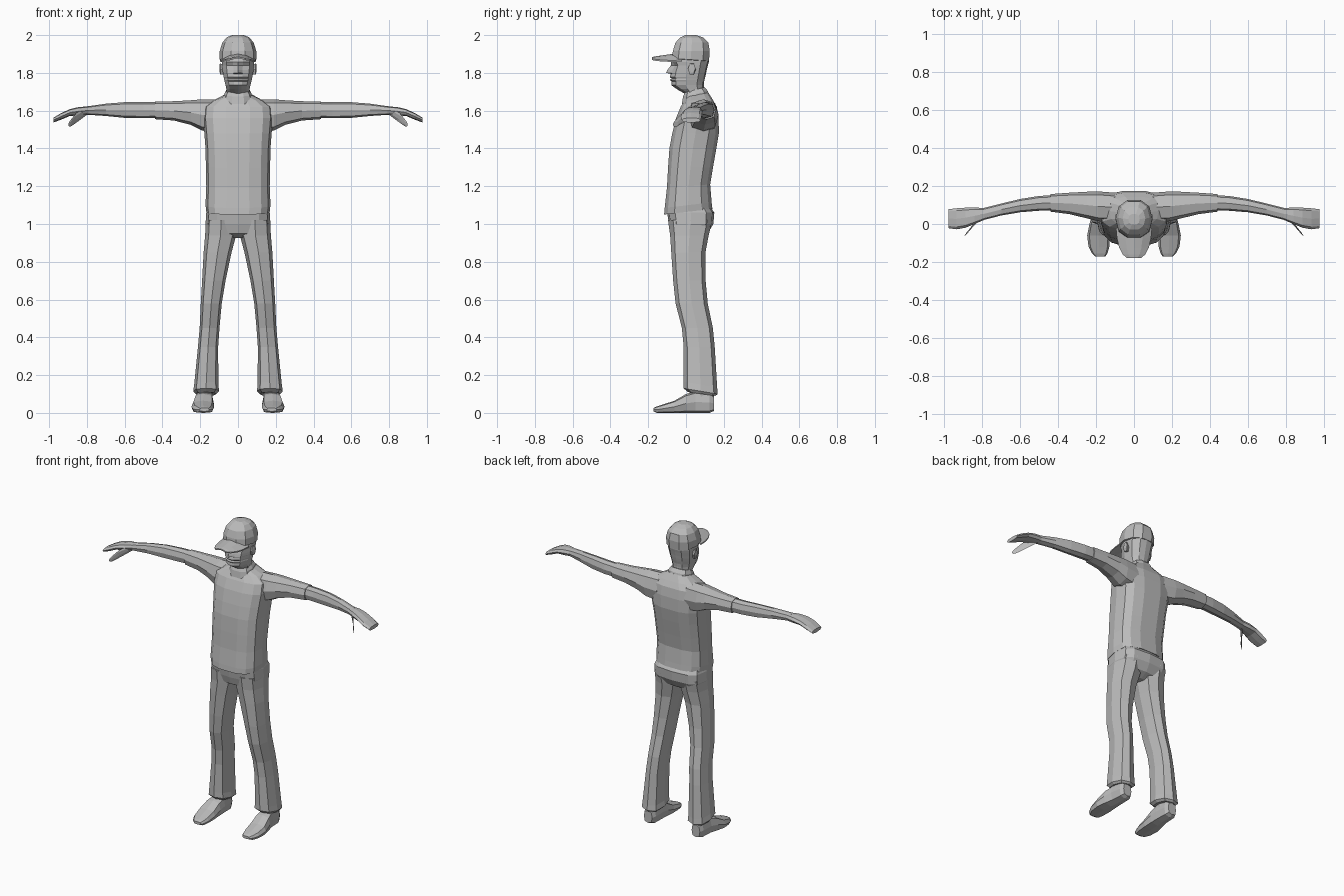
import bpy, bmesh, math

grey = bpy.data.materials.new("plain grey")
grey.diffuse_color = (0.5, 0.5, 0.5, 1)


def loft(name, rings, mirror=False):
    """Skin a list of equal-length point rings and cap both ends."""
    bm = bmesh.new()
    vs = [[bm.verts.new(p) for p in r] for r in rings]
    n = len(vs[0])
    for a, b in zip(vs, vs[1:]):
        for i in range(n):
            j = (i + 1) % n
            bm.faces.new((a[i], a[j], b[j], b[i]))
    bm.faces.new(vs[0])
    bm.faces.new(vs[-1])
    bmesh.ops.recalc_face_normals(bm, faces=bm.faces)
    me = bpy.data.meshes.new(name)
    bm.to_mesh(me)
    bm.free()
    me.materials.append(grey)
    ob = bpy.data.objects.new(name, me)
    bpy.context.collection.objects.link(ob)
    if mirror:
        ob.modifiers.new("mirror", 'MIRROR').use_mirror_merge = False
    return ob


def oval(n, a0, a1, b0, b1, power=0.75, turn=0.0):
    """Rounded-box outline inside the given limits."""
    pts = []
    for i in range(n):
        t = 2 * math.pi * (i + turn) / n
        c, s = math.cos(t), math.sin(t)
        u = math.copysign(abs(c) ** power, c)
        v = math.copysign(abs(s) ** power, s)
        pts.append(((a0 + a1) / 2 + u * (a1 - a0) / 2, (b0 + b1) / 2 + v * (b1 - b0) / 2))
    return pts


def up(z, x0, x1, y0, y1, n=8, dz=0.0, power=0.75):
    """Horizontal ring; dz tilts it so the back is higher."""
    ym = (y0 + y1) / 2
    return [(x, y, z + dz * (y - ym) / (y1 - y0)) for x, y in oval(n, x0, x1, y0, y1, power)]


def out(x, y0, y1, z0, z1, n=8, skew=0.0):
    """Ring facing x; skew slides the front edge outward."""
    ym = (y0 + y1) / 2
    return [(x - skew * (y - ym), y, z) for y, z in oval(n, y0, y1, z0, z1)]


def along(y, x0, x1, z0, z1, n=8, power=0.6):
    return [(x, y, z) for x, z in oval(n, x0, x1, z0, z1, power)]


# Shirt body: z, half width, front y, back y, tilt
loft("shirt", [up(z, -w, w, f, b, 14, d, 0.7) for z, w, f, b, d in [
    (1.07, .155, -.10, .125, .03), (1.065, .168, -.118, .142, .03),
    (1.10, .172, -.115, .138, .03), (1.20, .168, -.103, .13, .02),
    (1.30, .17, -.097, .145, 0), (1.40, .172, -.09, .163, 0),
    (1.48, .178, -.075, .176, 0), (1.56, .185, -.055, .175, 0),
    (1.62, .18, -.03, .165, 0), (1.655, .13, -.008, .145, 0),
    (1.685, .07, .0, .12, .02)]])

# Collar
loft("collar", [up(z, -w, w, f, b, 10, .03) for z, w, f, b in [
    (1.65, .08, -.025, .13), (1.69, .072, -.018, .118), (1.71, .062, -.008, .10)]])

# Sleeves and bare arms: x, back-to-front and vertical limits
loft("sleeve", [out(*s) for s in [
    (.10, .01, .165, 1.48, 1.66), (.19, .015, .172, 1.495, 1.66),
    (.25, .03, .17, 1.525, 1.655), (.34, .052, .165, 1.548, 1.65),
    (.44, .065, .158, 1.555, 1.648)]], True)
loft("arm", [out(*s) for s in [
    (.42, .072, .152, 1.562, 1.645), (.50, .07, .148, 1.56, 1.645),
    (.60, .062, .132, 1.562, 1.645), (.70, .045, .108, 1.572, 1.637),
    (.79, .022, .085, 1.578, 1.624), (.81, .02, .083, 1.578, 1.622)]], True)

# Palm with fingers, and thumb
loft("hand", [out(*s) for s in [
    (.79, .022, .084, 1.58, 1.622), (.84, .0, .087, 1.575, 1.62),
    (.89, -.02, .086, 1.572, 1.608), (.935, -.028, .083, 1.553, 1.588),
    (.978, -.022, .078, 1.537, 1.562)]], True)
loft("thumb", [out(*s, 6, .6) for s in [
    (.81, .01, .06, 1.575, 1.61), (.845, -.03, .03, 1.55, 1.59),
    (.872, -.055, -.018, 1.528, 1.562), (.89, -.07, -.042, 1.515, 1.54)]], True)

# Trousers: hips, then one leg mirrored
loft("hips", [up(z, -w, w, f, b, 12, 0, .6) for z, w, f, b in [
    (.925, .05, -.03, .07), (.95, .15, -.075, .115), (1.00, .172, -.09, .145),
    (1.06, .168, -.10, .15), (1.09, .16, -.095, .13)]])
loft("trouser_leg", [up(*s) for s in [
    (.10, .115, .225, .01, .155, 8, -.02), (.115, .10, .237, -.012, .168, 8, -.03),
    (.15, .104, .232, -.012, .165, 8, -.03), (.35, .105, .212, -.012, .152),
    (.45, .098, .203, -.022, .142), (.58, .086, .197, -.055, .115),
    (.70, .066, .19, -.068, .104), (.85, .034, .182, -.078, .103),
    (.94, .01, .174, -.084, .12), (1.02, .01, .17, -.095, .14)]], True)

# Shoes: heel to toe, plus ankle
loft("shoe", [along(*s) for s in [
    (.148, .145, .205, .01, .09), (.125, .133, .217, 0, .11), (.05, .13, .222, 0, .115),
    (.0, .128, .235, 0, .10), (-.06, .126, .247, 0, .065), (-.12, .13, .24, 0, .045),
    (-.155, .14, .222, 0, .034), (-.172, .152, .205, .008, .026)]], True)
loft("ankle", [up(.07, .135, .215, .02, .14), up(.16, .13, .215, .02, .14)], True)


# Head: z, half width, front y, centre bump, cheek inset, back y
def face(z, w, f, bump, inset, b):
    half = [(.3 * w, f + inset), (.72 * w, f + .022 + inset / 2), (w, f * .35 + b * .3),
            (.92 * w, f * .1 + b * .75), (.5 * w, b)]
    pts = [(0, f - bump)] + half + [(0, b + .006)] + [(-x, y) for x, y in reversed(half)]
    return [(x, y, z) for x, y in pts]


loft("head", [face(*s) for s in [
    (1.64, .058, .015, 0, 0, .11), (1.69, .058, -.008, 0, .005, .09),
    (1.715, .062, -.05, 0, .005, .088), (1.735, .066, -.078, 0, .004, .088),
    (1.755, .071, -.076, 0, .004, .09), (1.763, .073, -.082, .004, .002, .092),
    (1.770, .074, -.076, .0, .004, .094), (1.778, .076, -.082, .003, .002, .096),
    (1.795, .079, -.077, .004, .002, .10), (1.80, .08, -.077, .028, .0, .101),
    (1.815, .082, -.075, .024, .004, .104), (1.84, .085, -.072, .008, .014, .11),
    (1.858, .086, -.076, .004, .004, .115), (1.90, .086, -.065, 0, 0, .115)]])

# Ears
loft("ear", [[(x, y, z) for y, z in oval(6, a, b, c, d, 1)] for x, a, b, c, d in [
    (.075, .015, .045, 1.79, 1.845), (.093, .01, .052, 1.785, 1.855),
    (.097, .02, .05, 1.80, 1.85)]], True)

# Cap crown and brim
loft("cap_crown", [up(z, -w, w, f, b, 10, d, .85) for z, w, f, b, d in [
    (1.868, .09, -.07, .12, -.015), (1.87, .097, -.077, .126, -.015),
    (1.915, .097, -.074, .13, 0), (1.96, .083, -.06, .122, 0),
    (1.988, .06, -.032, .092, 0), (2.0, .03, -.005, .055, 0)]])
rows = [(-.02, .095, 1.868, 1.902), (-.075, .09, 1.866, 1.90), (-.125, .078, 1.868, 1.893),
        (-.16, .06, 1.872, 1.888), (-.18, .036, 1.876, 1.884)]
loft("cap_brim", [[(k * w, y, hi - (hi - lo) * k * k + t) for k, t in [
    (-1, 0), (-.5, 0), (0, 0), (.5, 0), (1, 0), (1, -.008), (.5, -.008), (0, -.008),
    (-.5, -.008), (-1, -.008)]] for y, w, lo, hi in rows])
